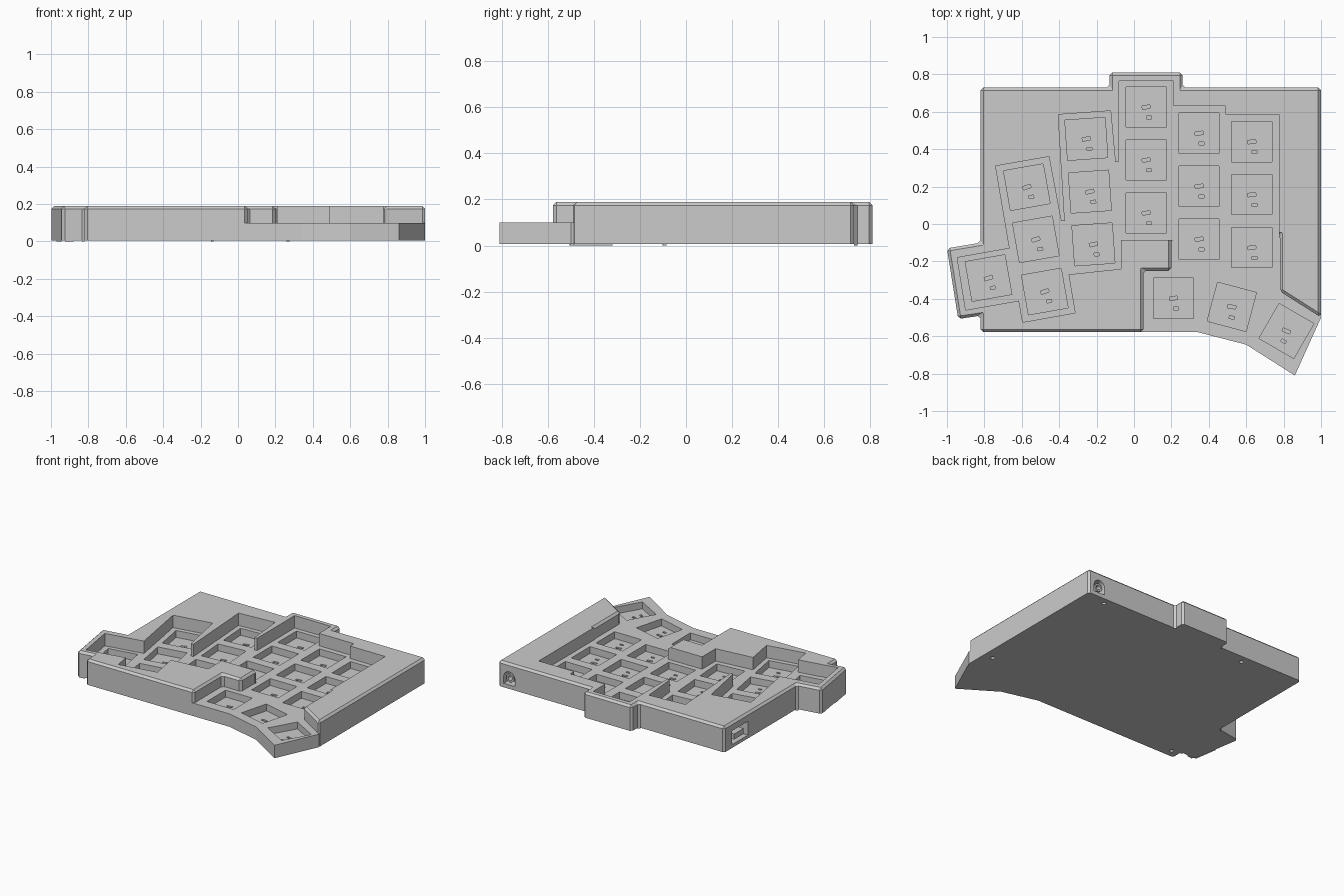
import bpy, bmesh, math
from mathutils import Matrix, Vector

cube = bpy.data.objects.get("Cube")
if cube:
    bpy.data.objects.remove(cube, do_unlink=True)

grey = bpy.data.materials.new("matte grey")
grey.use_nodes = True
COLOUR = (0.6, 0.6, 0.6, 1)
grey.diffuse_color = COLOUR
grey.node_tree.nodes["Principled BSDF"].inputs["Base Color"].default_value = COLOUR

RIM, DECK, KEY_FLOOR, KEY = 0.19, 0.10, 0.05, 0.215


def make(name, bm):
    bmesh.ops.recalc_face_normals(bm, faces=bm.faces)
    mesh = bpy.data.meshes.new(name)
    bm.to_mesh(mesh)
    bm.free()
    mesh.materials.append(grey)
    obj = bpy.data.objects.new(name, mesh)
    bpy.context.collection.objects.link(obj)
    return obj


def prism(name, points, low, high, chamfer=0, inset=0):
    """Extrude an outline, optionally shrunk or with chamfered top and corners."""
    bm = bmesh.new()
    face = bm.faces.new([bm.verts.new((x, y, low)) for x, y in points])
    if inset:
        bmesh.ops.inset_region(bm, faces=[face], thickness=inset, use_boundary=True)
        rim = [f for f in bm.faces if f is not face]
        bmesh.ops.delete(bm, geom=rim, context='FACES')
    top = bmesh.ops.extrude_face_region(bm, geom=list(bm.faces), use_keep_orig=True)
    verts = [v for v in top["geom"] if isinstance(v, bmesh.types.BMVert)]
    bmesh.ops.translate(bm, verts=verts, vec=(0, 0, high - low))
    bmesh.ops.recalc_face_normals(bm, faces=bm.faces)
    if chamfer:
        edges = [e for e in bm.edges if max(v.co.z for v in e.verts) > low + 0.01]
        bmesh.ops.bevel(bm, geom=edges, offset=chamfer, segments=1, affect='EDGES')
    return make(name, bm)


def add_box(bm, centre, size, frame=Matrix()):
    bmesh.ops.create_cube(bm, size=1, matrix=frame @ Matrix.Translation(centre)
                          @ Matrix.Diagonal((*size, 1)))


def add_rod(bm, centre, radius, depth, along_y=False):
    turn = Matrix.Rotation(math.pi / 2 if along_y else 0, 4, 'X')
    bmesh.ops.create_cone(bm, cap_ends=True, segments=24, radius1=radius, radius2=radius,
                          depth=depth, matrix=Matrix.Translation(centre) @ turn)


def combine(target, tool, operation='DIFFERENCE'):
    """Apply a boolean and discard the helper."""
    tool.hide_render = True
    mod = target.modifiers.new("cut", 'BOOLEAN')
    mod.operation, mod.object, mod.solver = operation, tool, 'EXACT'
    graph = bpy.context.evaluated_depsgraph_get()
    mesh = bpy.data.meshes.new_from_object(target.evaluated_get(graph))
    target.modifiers.clear()
    target.data = mesh
    bpy.data.objects.remove(tool, do_unlink=True)


# Outer outline shared by the rim and the underside
outer = [(0.05, -0.578), (-0.82, -0.578), (-0.82, -0.49), (-0.94, -0.508), (-1, -0.13),
         (-0.82, -0.1), (-0.82, 0.73), (-0.13, 0.73), (-0.13, 0.81), (0.26, 0.81),
         (0.26, 0.73), (1, 0.73), (1, -0.5)]
thumb_edge = [(0.86, -0.81), (0.6, -0.645), (0.34, -0.578)]

# Tall case with chamfered rim, then the low thumb deck
case = prism("keyboard_case", outer + [(0.78, -0.36), (0.78, -0.06), (0.2, -0.08),
                                       (0.2, -0.25), (0.05, -0.25)], 0, RIM, chamfer=0.015)
deck = prism("thumb_deck", [(0.02, -0.578), (0.02, -0.22), (0.17, -0.22), (0.17, 0),
                            (0.81, 0), (0.81, -0.33), (0.985, -0.44), (1, -0.5)]
             + thumb_edge, 0, DECK)
combine(case, deck, 'UNION')

# Key well with its staggered columns
well = [(-0.08, 0.765), (0.21, 0.765), (0.21, 0.63), (0.49, 0.63), (0.49, 0.585),
        (0.775, 0.585), (0.775, -0.3), (0.205, -0.3), (0.205, -0.085), (-0.07, -0.085),
        (-0.07, -0.24), (-0.35, -0.27), (-0.315, -0.475), (-0.595, -0.525),
        (-0.615, -0.41), (-0.9, -0.46), (-0.945, -0.18), (-0.665, -0.13), (-0.74, 0.31),
        (-0.455, 0.36), (-0.39, 0.015), (-0.37, 0.015), (-0.405, 0.585),
        (-0.125, 0.605), (-0.1, 0.33), (-0.08, 0.335)]
combine(case, prism("well_cutter", well, DECK, 0.3))

# Switch sockets: column top, step to the next key, tilt, count
columns = [((0.065, 0.625), (0, -0.283), 0, 3), ((0.348, 0.485), (0, -0.283), 0, 3),
           ((0.63, 0.44), (0, -0.283), 0, 3), ((-0.255, 0.455), (0.019, -0.282), 4, 3),
           ((-0.573, 0.197), (0.048, -0.279), 10, 3), ((-0.778, -0.289), (0, 0), 10, 1),
           ((0.211, -0.397), (0, 0), 0, 1), ((0.523, -0.443), (0, 0), -15, 1),
           ((0.815, -0.572), (0, 0), -30, 1)]
sockets, slots = bmesh.new(), bmesh.new()
for start, step, tilt, count in columns:
    for i in range(count):
        spot = Vector(start) + i * Vector(step)
        frame = Matrix.Translation((*spot, KEY_FLOOR)) @ Matrix.Rotation(math.radians(tilt), 4, 'Z')
        add_box(sockets, (0, 0, 0.1), (KEY, KEY, 0.2), frame)
        add_box(slots, (0, 0, 0), (0.043, 0.018, 0.03),
                frame @ Matrix.Rotation(math.radians(8), 4, 'Z'))
        add_box(slots, (0.014, -0.055, 0), (0.027, 0.015, 0.03), frame)
combine(case, make("socket_cutter", sockets))
combine(case, make("pin_slot_cutter", slots))

# Underside recess and screw holes
combine(case, prism("underside_cutter", outer + thumb_edge, -0.01, 0.006, inset=0.025))
screws = bmesh.new()
for x, y in [(0.83, 0.68), (-0.36, 0.67), (0.93, -0.34), (-0.76, -0.52)]:
    add_rod(screws, (x, y, 0), 0.014, 0.08)
combine(case, make("screw_cutter", screws))

# Cable port on the side wall, with its connector
port = bmesh.new()
add_box(port, (-0.8, 0.55, 0.08), (0.12, 0.18, 0.1))
combine(case, make("port_cutter", port))
plug = bmesh.new()
add_box(plug, (-0.775, 0.55, 0.07), (0.07, 0.11, 0.04))
make("port_connector", plug)

# Arched jack opening on the back wall, with its barrel
arch = bmesh.new()
add_rod(arch, (0.91, 0.72, 0.085), 0.045, 0.1, True)
combine(case, make("arch_cutter", arch))
foot = bmesh.new()
add_box(foot, (0.91, 0.72, 0.06), (0.09, 0.1, 0.05))
combine(case, make("foot_cutter", foot))
barrel = bmesh.new()
add_rod(barrel, (0.91, 0.69, 0.08), 0.03, 0.06, True)
jack = make("jack_barrel", barrel)
bore = bmesh.new()
add_rod(bore, (0.91, 0.71, 0.08), 0.017, 0.06, True)
combine(jack, make("bore_cutter", bore))
